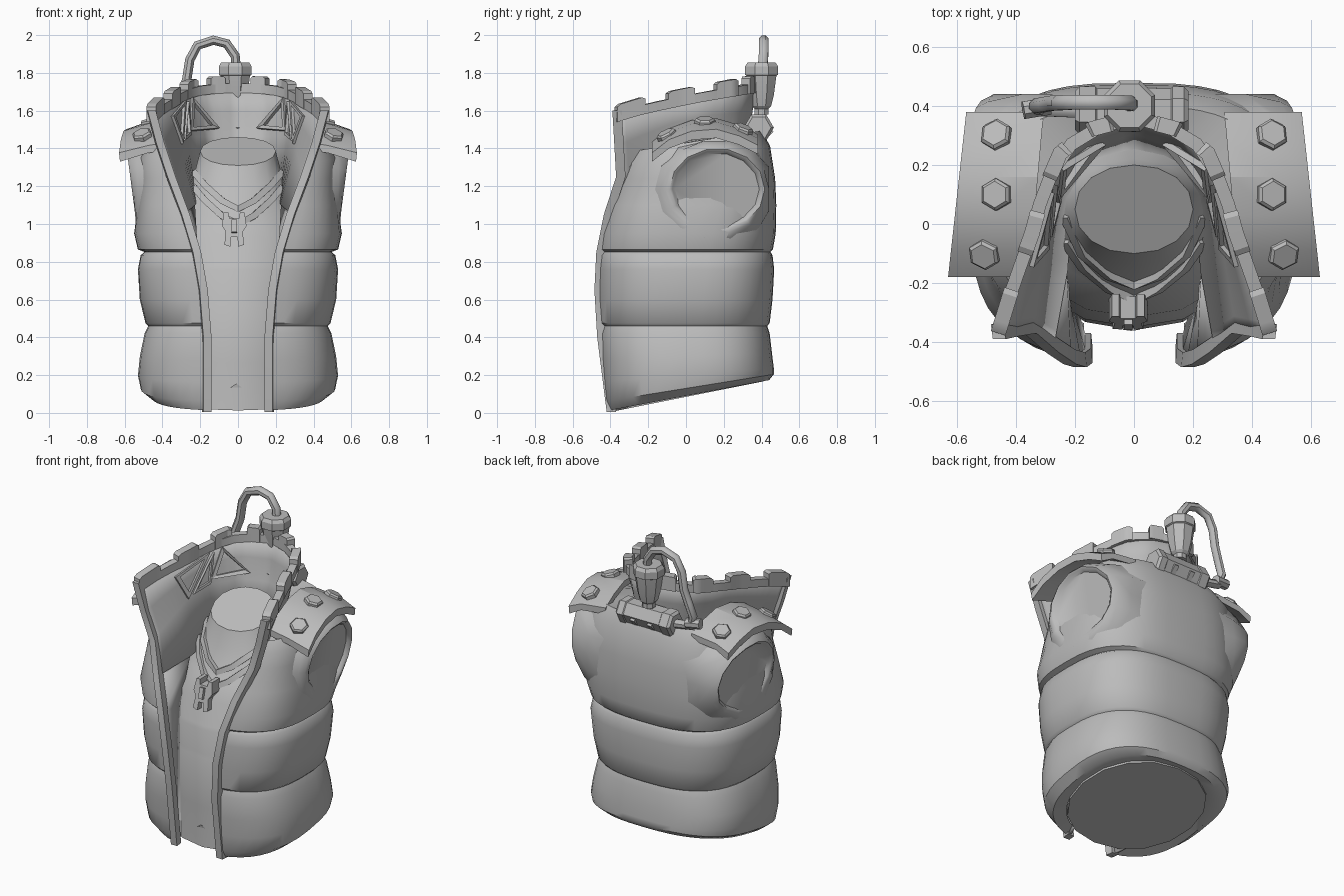
import bpy, bmesh, math
from mathutils import Vector
from mathutils.bvhtree import BVHTree

if "Cube" in bpy.data.objects:
    bpy.data.objects.remove(bpy.data.objects["Cube"])

grey = bpy.data.materials.new("plain_grey")
grey.diffuse_color = (0.5, 0.5, 0.5, 1)
grey.use_nodes = True
grey.node_tree.nodes["Principled BSDF"].inputs["Base Color"].default_value = grey.diffuse_color


def make(name, verts, faces, angle=35, solid=0):
    me = bpy.data.meshes.new(name)
    me.from_pydata([tuple(v) for v in verts], [], faces)
    bm = bmesh.new()
    bm.from_mesh(me)
    bmesh.ops.recalc_face_normals(bm, faces=bm.faces)
    bm.to_mesh(me)
    bm.free()
    me.shade_smooth()
    me.set_sharp_from_angle(angle=math.radians(angle))
    me.materials.append(grey)
    ob = bpy.data.objects.new(name, me)
    bpy.context.collection.objects.link(ob)
    if solid:
        m = ob.modifiers.new("thickness", 'SOLIDIFY')
        m.thickness, m.offset = solid, 0
    return ob


def loft(name, rings, closed=True, caps=True, **kw):
    n = len(rings[0])
    verts = [p for r in rings for p in r]
    faces = [(k * n + i, k * n + (i + 1) % n, (k + 1) * n + (i + 1) % n, (k + 1) * n + i)
             for k in range(len(rings) - 1) for i in range(n if closed else n - 1)]
    if closed and caps:
        faces += [tuple(range(n)), tuple(range((len(rings) - 1) * n, len(rings) * n))]
    return make(name, verts, faces, **kw)


def tree_of(ob):
    return BVHTree.FromPolygons([v.co for v in ob.data.vertices],
                                [tuple(p.vertices) for p in ob.data.polygons])


def frame(d):
    d = d.normalized()
    ref = Vector((0, 1, 0)) if abs(d.y) < 0.9 else Vector((1, 0, 0))
    a = d.cross(ref).normalized()
    return a, d.cross(a)


def sweep(name, pts, radii, n=8, **kw):
    """Tube through points with one radius or one per point."""
    pts = [Vector(p) for p in pts]
    if not isinstance(radii, (list, tuple)):
        radii = [radii] * len(pts)
    rings = []
    for i, p in enumerate(pts):
        a, b = frame(pts[min(i + 1, len(pts) - 1)] - pts[max(i - 1, 0)])
        rings.append([p + radii[i] * (a * math.cos(t) + b * math.sin(t))
                      for t in [(j + .5) * math.tau / n for j in range(n)]])
    return loft(name, rings, **kw)


def along(poly, u):
    """Point at arc-length fraction u of a polyline."""
    poly = [Vector(p) for p in poly]
    lens = [(b - a).length for a, b in zip(poly, poly[1:])]
    d = u * sum(lens)
    for a, b, l in zip(poly, poly[1:], lens):
        if d <= l:
            return a.lerp(b, max(d, 0) / l)
        d -= l
    return poly[-1]


def half_oval(z0, slope, w, yf, yb, xe, n, m):
    """Half of a rounded box outline, from front opening xe to the back."""
    t0, yc, h = math.asin((xe / w) ** (n / 2)), (yf + yb) / 2, (yb - yf) / 2
    out = []
    for i in range(m + 1):
        t = t0 + (math.pi - t0) * i / m
        c = math.cos(t)
        y = yc - h * math.copysign(abs(c) ** (2 / n), c)
        out.append(Vector((w * max(math.sin(t), 0) ** (2 / n), y, z0 + slope * y)))
    return out


def mirrored(half, closed=False):
    rest = half[1:-1] if closed else half[:-1]
    return half + [Vector((-p.x, p.y, p.z)) for p in reversed(rest)]


# torso under the vest, with tilted neck cut
body_rows = [(.085, .2, .41, -.36, .41), (.3, .1, .41, -.35, .41), (.58, 0, .42, -.35, .42),
             (.6, 0, .42, -.34, .42), (.76, 0, .42, -.35, .42), (.78, 0, .42, -.335, .42),
             (.98, .15, .40, -.315, .38), (1.12, .4, .30, -.235, .3),
             (1.27, .5, .225, -.14, .22), (1.36, .5, .2, -.1, .2)]
body = loft("torso", [mirrored(half_oval(*r, 0, 2.1, 8), True) for r in body_rows], angle=40)
tree = tree_of(body)


def on_body(x, z):
    hit = tree.ray_cast(Vector((x, -2, z)), Vector((0, 1, 0)))[0]
    return hit if hit else Vector((x, -.12, z))


# collar outlines: inside foot, shoulder line and top rim
low = [(.28, -.40, 1.06), (.235, -.15, 1.1), (.225, .08, 1.16), (.14, .22, 1.26), (0, .26, 1.3)]
base = [(.355, -.345, 1.26), (.31, -.07, 1.42), (.265, .1, 1.46), (.16, .26, 1.46), (0, .32, 1.46)]
top = [(.46, -.37, 1.58), (.42, -.24, 1.62), (.345, -.03, 1.665), (.31, .1, 1.69),
       (.25, .24, 1.715), (.15, .32, 1.73), (0, .36, 1.735)]


def collar(u, v):
    """Half-collar surface; v runs from shoulder line to rim."""
    return along(base, u).lerp(along(top, u), v)


M = 20
steps = [i / M for i in range(M + 1)]
loft("collar", [mirrored([along(low, u) for u in steps])] +
     [mirrored([collar(u, v) for u in steps]) for v in (0, .5, 1)], closed=False, solid=.025)

# quilted vest: three padded tiers drawn in at the seams
vest_rows = [(.1, .19, .395, -.36, .395, .17, 2.3), (.09, .19, .46, -.41, .44, .17, 2.6),
             (.13, .16, .515, -.43, .465, .17, 2.7), (.20, .08, .53, -.44, .465, .168, 2.7),
             (.30, .04, .52, -.45, .455, .165, 2.7), (.42, 0, .495, -.455, .443, .165, 2.7),
             (.46, 0, .475, -.445, .43, .165, 2.7), (.475, 0, .49, -.46, .443, .17, 2.7),
             (.6, 0, .52, -.47, .458, .18, 2.7), (.76, 0, .53, -.47, .467, .205, 2.8),
             (.835, 0, .515, -.465, .458, .215, 2.8), (.852, 0, .495, -.455, .447, .22, 2.8),
             (.865, 0, .53, -.465, .46, .225, 2.8), (.95, 0, .55, -.455, .475, .25, 2.9),
             (1.1, 0, .53, -.415, .478, .295, 3), (1.24, 0, .52, -.365, .472, .345, 3),
             (1.36, .12, .52, -.34, .445, .36, 3), (1.43, .16, .48, -.32, .40, .372, 2.8)]
shoulder = []
for u in steps:
    p = along(base, u)
    shoulder.append(p + Vector((p.x, p.y, 0)).normalized() * .012)
vest = loft("vest", [mirrored(half_oval(*r, M)) for r in vest_rows] + [mirrored(shoulder)],
            closed=False, angle=40)
vest_tree = tree_of(vest)

edge = [(.165, -.40, .005), (.165, -.45, .4), (.185, -.465, .65), (.22, -.455, .85),
        (.28, -.415, 1.05), (.355, -.35, 1.25), (.415, -.36, 1.43), (.46, -.37, 1.6)]
inner = [(.20, -.28, .03), (.21, -.3, .4), (.21, -.3, .65), (.22, -.28, .85), (.235, -.16, 1.1)]

for s, side in ((1, "right"), (-1, "left")):
    def flip(p):
        return Vector((s * p[0], p[1], p[2]))

    # front edge trim and the lining behind it
    loft(side + "_front_trim", [[flip((p[0] + dx, p[1] + dy, p[2])) for dx, dy in
         ((-.025, -.02), (.018, -.02), (.025, .03), (-.02, .03))] for p in edge], angle=25)
    loft(side + "_lining", [[flip(p) for p in edge[:5]], [flip(p) for p in inner]],
         closed=False, solid=.015)

    # rim band and crenellated teeth
    def band(name, u0, u1, lo, hi, w, slant=0):
        rows = []
        for i in range(9):
            u = u0 + (u1 - u0) * i / 8
            p = along(top, u)
            d = along(top, min(u + .04, 1)) - along(top, max(u - .04, 0))
            q = Vector((d.y, -d.x, 0)).normalized() * w / 2
            if u > .999:
                q = Vector((0, w / 2, 0))
            h = hi - slant if i in (0, 8) else hi
            rows.append([flip(p + q * k + Vector((0, 0, z)))
                         for k, z in ((-1, lo), (1, lo), (1, h), (-1, h))])
        loft(name, rows, angle=25)
    band(side + "_rim_band", 0, 1, -.04, .01, .045)
    for i, (a, b) in enumerate(((0, .17), (.31, .47), (.6, .73), (.83, .92))):
        band(f"{side}_collar_tooth_{i}", a, b, -.04, .05, .052, .01)

    # triangular frames on the collar lining
    for i, tri in enumerate((((.27, .72), (.56, .82), (.36, .02)), ((.59, .78), (.41, .05), (.56, .05)),
                             ((.66, .82), (.58, .12), (.86, .15)))):
        c = [sum(t[k] for t in tri) / 3 for k in (0, 1)]
        loops = []
        for f, off in ((1, .005), (1, .028), (.72, .028), (.72, .005)):
            pts = [collar(c[0] + (u - c[0]) * f, c[1] + (v - c[1]) * f) for u, v in tri]
            n = (pts[1] - pts[0]).cross(pts[2] - pts[0]).normalized()
            n = n if n.dot(Vector((0, 0, 1.5)) - pts[0]) > 0 else -n
            loops.append([flip(p + n * off) for p in pts])
        loft(f"{side}_collar_frame_{i}", loops + loops[:1], caps=False, angle=20)

    # padded armhole swelling out of the vest, with a shallow flat cap
    rows = []
    for r, k, sink in ((1.4, 0, .01), (1.28, .4, 0), (1.15, .8, 0), (1.05, 1, 0), (.99, 1, .008), (.93, 1, .028)):
        row = []
        for j in range(14):
            t = j * math.tau / 14
            y = min(.165 + .24 * r * math.cos(t), .44)
            z = min(1.185 + .205 * r * math.sin(t), 1.44)
            hit = vest_tree.ray_cast(Vector((2, y, z)), Vector((-1, 0, 0)))[0]
            rim = .562 + .028 * math.sin(t) - .2 * max(y - .2, 0)
            on_vest = hit.x if hit else rim - .05
            row.append(flip((max(on_vest * (1 - k) + rim * k, on_vest if k < 1 else 0) - sink, y, z)))
        rows.append(row)
    loft(side + "_armhole", rows, angle=50)

    # curved shoulder plate with hexagonal bolts
    arc = [(-.18, 1.365), (-.09, 1.435), (.03, 1.48), (.16, 1.49), (.28, 1.455), (.38, 1.405)]
    rows = []
    for y, z in arc:
        xi, xo = .34 - .09 * y, .61 - .11 * y
        rows.append([flip(p) for p in ((xi, y, z + .03), (.48, y, z + .01), (xo - .005, y, z - .035),
                                       (xo, y, z + .012), (.48, y, z + .05), (xi, y, z + .07))])
    loft(side + "_shoulder_plate", rows, angle=20)
    for i, (x, y, z, ny) in enumerate(((.465, .3, 1.495, .4), (.465, .1, 1.535, 0), (.505, -.1, 1.465, -.5))):
        p, n = Vector((x, y, z)), Vector((.3, ny, 1)).normalized()
        sweep(f"{side}_plate_bolt_{i}", [flip(p - n * .03), flip(p + n * .015), flip(p + n * .025)],
              [.055, .055, .045], n=6, angle=20)

# necklace bands draped over the chest
for name, zs in (("upper_neck_band", (1.27, 1.2, 1.12, 1.08)), ("lower_neck_band", (1.19, 1.12, 1.04, 1.0))):
    half = [on_body(x, z) for x, z in zip((.23, .17, .08, 0), zs)]
    sweep(name, mirrored(half), .024, n=4, angle=25)

# clawed pendant
outline = [(0, 1.03), (.025, 1.03), (.03, 1.06), (.055, 1.06), (.065, .99), (.045, .96),
           (.052, .89), (.02, .88), (.018, .93), (0, .93)]
shape = [(x - .02, z) for x, z in outline + [(-x, z) for x, z in reversed(outline[1:-1])]]
loft("pendant", [[(x, y + .25 * (z - .97), z) for x, z in shape] for y in (-.335, -.26)], angle=20)
sweep("pendant_core", [(-.02, -.345, .955), (-.02, -.327, 1.02)], .02, n=4, angle=20)

# navel
make("navel", [(-.04, -.358, .135), (.02, -.358, .135), (-.01, -.362, .155), (-.01, -.34, .14)],
     [(0, 1, 2), (0, 1, 3), (1, 2, 3), (2, 0, 3)])

# canister across the upper back
sweep("back_canister", [(-.2, .385, 1.51), (-.185, .385, 1.51), (-.13, .385, 1.51), (-.125, .385, 1.51),
                        (.125, .385, 1.51), (.13, .385, 1.51), (.17, .385, 1.51), (.185, .385, 1.51)],
      [.065, .08, .08, .074, .074, .08, .08, .065], n=6, angle=20)
for i, x in enumerate((-.06, .06)):
    sweep(f"canister_clip_{i}", [(x, .41, 1.455), (x, .452, 1.5)], .022, n=4, angle=20)

# upright valve cup and its hose
sweep("valve_cup", [(-.015, .4, 1.58), (-.015, .4, 1.61), (-.015, .4, 1.625), (-.015, .4, 1.68),
                    (-.015, .4, 1.785), (-.015, .4, 1.79), (-.015, .4, 1.835), (-.015, .4, 1.855)],
      [.04, .04, .055, .07, .085, .094, .094, .08], n=8, angle=25)
sweep("hose", [(-.01, .405, 1.83), (-.015, .41, 1.89), (-.06, .412, 1.955), (-.13, .412, 1.973),
               (-.215, .412, 1.945), (-.255, .41, 1.87), (-.272, .41, 1.76), (-.3, .405, 1.68),
               (-.33, .40, 1.6), (-.31, .39, 1.53), (-.19, .385, 1.51)], .027, n=8, angle=45)
sweep("hose_connector", [(-.375, .385, 1.555), (-.285, .4, 1.545)], .032, n=8, angle=25)
